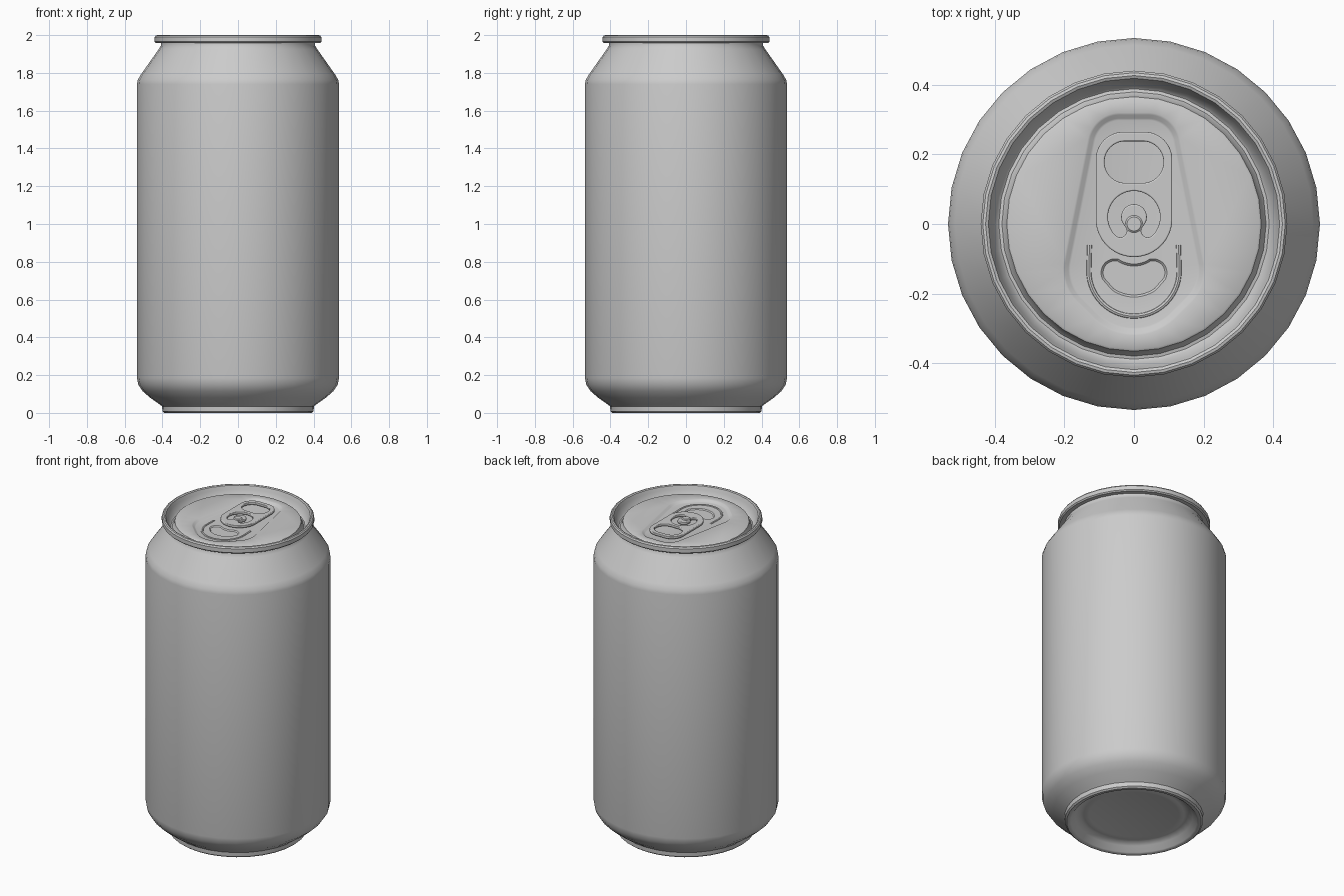
import bpy, bmesh
from math import cos, sin, radians, pi, tau

cube = bpy.data.objects.get("Cube")
if cube:
    bpy.data.objects.remove(cube)

metal = bpy.data.materials.new("grey aluminium")
metal.use_nodes = True
grey = (0.6, 0.6, 0.6, 1)
metal.diffuse_color = grey
metal.node_tree.nodes["Principled BSDF"].inputs["Base Color"].default_value = grey

PANEL, FLOOR, MOUTH = 1.968, 1.955, 1.949   # lid levels


def finish(obj, angle=35):
    obj.data.materials.clear()
    obj.data.materials.append(metal)
    bpy.ops.object.select_all(action='DESELECT')
    obj.select_set(True)
    bpy.context.view_layer.objects.active = obj
    if obj.type == 'CURVE':
        bpy.ops.object.convert(target='MESH')
    bpy.ops.object.shade_smooth_by_angle(angle=radians(angle))


def add_mesh(name, bm, angle=35):
    mesh = bpy.data.meshes.new(name)
    bm.to_mesh(mesh)
    bm.free()
    obj = bpy.data.objects.new(name, mesh)
    bpy.context.collection.objects.link(obj)
    finish(obj, angle)


def add_curve(name, outlines, z, half, bevel, closed=True):
    """Flat plate from 2D outlines (inner ones are holes), or an open bead."""
    curve = bpy.data.curves.new(name, 'CURVE')
    curve.dimensions = '2D' if closed else '3D'
    curve.fill_mode = 'BOTH' if closed else 'FULL'
    curve.extrude, curve.bevel_depth, curve.bevel_resolution = half, bevel, 2
    if closed:
        curve.offset = -bevel
    for pts in outlines:
        spline = curve.splines.new('POLY')
        spline.points.add(len(pts) - 1)
        for p, (x, y) in zip(spline.points, pts):
            p.co = (x, y, 0, 1)
        spline.use_cyclic_u = closed
    obj = bpy.data.objects.new(name, curve)
    obj.location.z = z
    bpy.context.collection.objects.link(obj)
    finish(obj)


def arc(cx, cy, r, a0, a1, n=12):
    angles = [radians(a0 + (a1 - a0) * i / n) for i in range(n + 1)]
    return [(cx + r * cos(a), cy + r * sin(a)) for a in angles]


def hull(circles, n=72):
    """Rounded convex outline around circles mirrored in x."""
    both = [(s * x, y, r) for x, y, r in circles for s in (1, -1)]
    pts = []
    for i in range(n):
        a = tau * (i + 0.5) / n
        x, y, r = max(both, key=lambda c: c[0] * cos(a) + c[1] * sin(a) + c[2])
        pts.append((x + r * cos(a), y + r * sin(a)))
    return pts


def loop(bm, pts, z):
    return [bm.verts.new((x, y, z)) for x, y in pts]


def bridge(bm, a, b):
    for i in range(len(a)):
        j = (i + 1) % len(a)
        bm.faces.new((a[i], a[j], b[j], b[i]))


def fill(bm, *loops):
    edges = []
    for ring in loops:
        for i, v in enumerate(ring):
            w = ring[(i + 1) % len(ring)]
            edges.append(bm.edges.get((v, w)) or bm.edges.new((v, w)))
    bmesh.ops.triangle_fill(bm, use_beauty=True, edges=edges, normal=(0, 0, 1))


def shrink(pts, d):
    """Move a counter-clockwise outline inwards by d."""
    out = []
    for i, (x, y) in enumerate(pts):
        (ax, ay), (bx, by) = pts[i - 1], pts[(i + 1) % len(pts)]
        tx, ty = bx - ax, by - ay
        size = (tx * tx + ty * ty) ** 0.5
        out.append((x - ty / size * d, y + tx / size * d))
    return out


def lathe(name, profile, sides=32, cap=False):
    bm = bmesh.new()
    rings = [loop(bm, arc(0, 0, r, 0, 360, sides)[:-1], z) for r, z in profile]
    for a, b in zip(rings, rings[1:]):
        bridge(bm, a, b)
    if cap:
        bm.faces.new(reversed(rings[0]))
    return bm, rings


# Body: domed base, foot, wall, tapered neck, rolled rim and countersink
profile = [(0.26, 0.05), (0.275, 0.046), (0.29, 0.05), (0.31, 0.05), (0.34, 0.035),
           (0.365, 0.005), (0.375, 0), (0.39, 0), (0.4, 0.008), (0.402, 0.035),
           (0.415, 0.045), (0.465, 0.08), (0.505, 0.115), (0.528, 0.15), (0.535, 0.185),
           (0.535, 1.74), (0.531, 1.762), (0.515, 1.79), (0.42, 1.925), (0.408, 1.945),
           (0.408, 1.958), (0.434, 1.958), (0.441, 1.965), (0.441, 1.99), (0.435, 1.998),
           (0.427, 2), (0.419, 1.996), (0.412, 1.975), (0.398, 1.935), (0.389, 1.928),
           (0.38, 1.93), (0.373, 1.94), (0.366, 1.964), (0.36, PANEL)]
bm, rings = lathe("body", profile, cap=True)

# Lid panel with a sunken teardrop and a pressed mouth
teardrop = hull([(0.04, 0.225, 0.095), (0.07, -0.13, 0.135), (0, -0.15, 0.17)])
mouth = (arc(0.055, -0.14, 0.04, -30, 105) + arc(0, -0.035, 0.08, 303, 237)
         + arc(-0.055, -0.14, 0.04, 75, 210) + arc(0, -0.1, 0.11, 235, 305))
steps = [loop(bm, shrink(teardrop, d), PANEL + (FLOOR - PANEL) * t)
         for d, t in ((0, 0), (0.006, 0.15), (0.016, 0.85), (0.022, 1))]
for a, b in zip(steps, steps[1:]):
    bridge(bm, a, b)
mouth_top = loop(bm, mouth, FLOOR)
mouth_low = loop(bm, shrink(mouth, 0.006), MOUTH)
bridge(bm, mouth_top, mouth_low)
fill(bm, rings[-1], steps[0])
fill(bm, steps[-1], mouth_top)
fill(bm, mouth_low)
bmesh.ops.recalc_face_normals(bm, faces=bm.faces)
add_mesh("can_body", bm)

# Raised bead around the mouth
bead = [(-0.128, -0.06)] + arc(0, -0.135, 0.13, 180, 360, 28) + [(0.128, -0.06)]
add_curve("mouth_bead", [bead], FLOOR - 0.003, 0, 0.008, closed=False)

# Pull tab with finger hole and a C-shaped slot around the rivet
tab = hull([(0.03, 0.185, 0.08), (0, 0.015, 0.11)])
finger_hole = hull([(0.025, 0.178, 0.06)], 48)
k = 0.056 * cos(pi / 4)
slot = (arc(0, 0.02, 0.075, -45, 225, 30) + arc(-k, 0.02 - k, 0.019, 225, 405, 8)[1:-1]
        + arc(0, 0.02, 0.037, 225, -45, 24) + arc(k, 0.02 - k, 0.019, 135, 315, 8)[1:-1])
add_curve("pull_tab", [tab, finger_hole, slot], 1.971, 0.004, 0.004)

# Rivet
bm, rings = lathe("rivet", [(0.025, FLOOR), (0.025, 1.98), (0.02, 1.984)], 20)
bm.faces.new(rings[-1])
bmesh.ops.recalc_face_normals(bm, faces=bm.faces)
add_mesh("rivet", bm)
